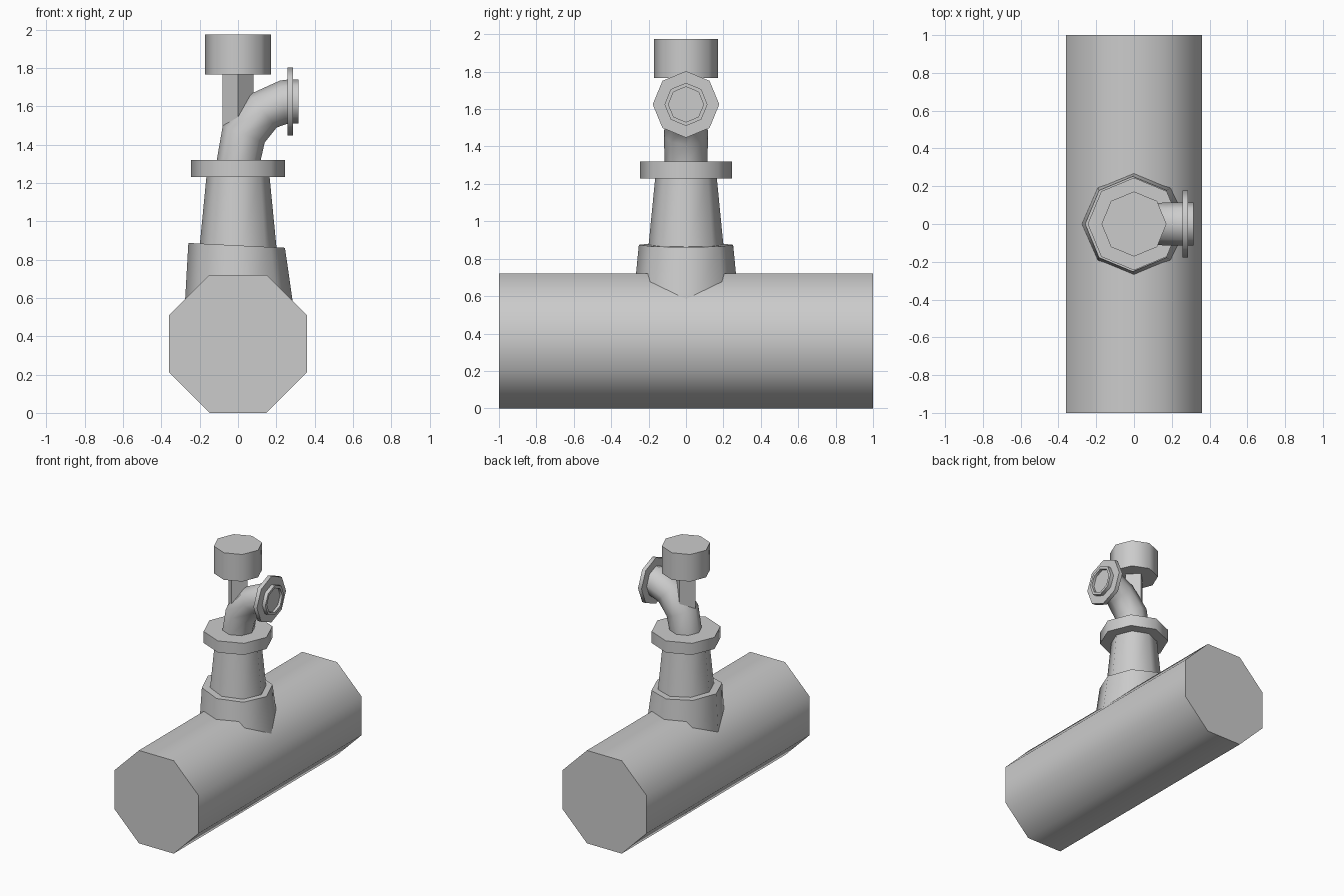
import bpy, bmesh, math
from mathutils import Vector

cube = bpy.data.objects.get("Cube")
if cube:
    bpy.data.objects.remove(cube, do_unlink=True)

grey = bpy.data.materials.new("plain grey")
grey.use_nodes = True
colour = (0.6, 0.6, 0.6, 1)
grey.diffuse_color = colour
grey.node_tree.nodes["Principled BSDF"].inputs["Base Color"].default_value = colour

X, Y, Z = Vector((1, 0, 0)), Vector((0, 1, 0)), Vector((0, 0, 1))


def ring(centre, u, v, radius, sides=8, turn=0.0):
    """Polygon around centre, in the plane of the directions u and v."""
    angles = [math.tau * (i + turn) / sides for i in range(sides)]
    return [Vector(centre) + radius * (math.cos(a) * u + math.sin(a) * v) for a in angles]


def loft(name, rings):
    """Skin a row of rings, cap both ends, smooth all but the hard edges."""
    bm = bmesh.new()
    rows = [[bm.verts.new(p) for p in r] for r in rings]
    n = len(rows[0])
    for a, b in zip(rows, rows[1:]):
        for i in range(n):
            j = (i + 1) % n
            bm.faces.new((a[i], a[j], b[j], b[i]))
    bm.faces.new(rows[0])
    bm.faces.new(rows[-1])
    bmesh.ops.recalc_face_normals(bm, faces=bm.faces)
    mesh = bpy.data.meshes.new(name)
    bm.to_mesh(mesh)
    bm.free()
    mesh.materials.append(grey)
    obj = bpy.data.objects.new(name, mesh)
    bpy.context.collection.objects.link(obj)
    bpy.ops.object.select_all(action='DESELECT')
    obj.select_set(True)
    bpy.context.view_layer.objects.active = obj
    bpy.ops.object.shade_smooth_by_angle(angle=math.radians(60))
    return obj


def upright(name, z0, r0, z1, r1, sides=8):
    return loft(name, [ring((0, 0, z0), X, Y, r0, sides), ring((0, 0, z1), X, Y, r1, sides)])


# Main horizontal pipe, flat side down
pipe_r = 0.36 / math.cos(math.pi / 8)
loft("main_pipe", [ring((0, y, 0.36), X, Z, pipe_r, turn=0.5) for y in (-1, 1)])

# Saddle collar with a slightly slanted top
slant = Vector((1, 0, -0.05))
loft("saddle_collar", [ring((0.008, 0, 0.5), X, Y, 0.289),
                       ring((-0.007, 0, 0.874), slant, Y, 0.252)])

# Tapered riser and its flange
upright("riser", 0.8, 0.207, 1.25, 0.163)
upright("riser_flange", 1.23, 0.245, 1.32, 0.245)

# Elbow: each ring is tilted a step further towards +x
steps = [(0, 1.3, 0, 0.114), (0.03, 1.455, 22, 0.118), (0.13, 1.575, 50, 0.112),
         (0.235, 1.62, 82, 0.115), (0.27, 1.625, 90, 0.115)]
rings = []
for x, z, tilt, r in steps:
    a = math.radians(tilt)
    rings.append(ring((x, 0, z), Vector((math.cos(a), 0, -math.sin(a))), Y, r))
loft("elbow", rings)

# Outlet flange and its hollow end
loft("outlet_flange", [ring((x, 0, 1.625), Y, Z, 0.178) for x in (0.257, 0.287)])
loft("outlet_end", [ring((x, 0, 1.625), Y, Z, r) for x, r in
                    ((0.28, 0.115), (0.315, 0.115), (0.315, 0.094), (0.295, 0.094))])

# Square stem and the octagonal cap
upright("stem", 1.4, 0.08, 1.78, 0.08, sides=4)
upright("cap", 1.765, 0.172, 1.975, 0.172)
